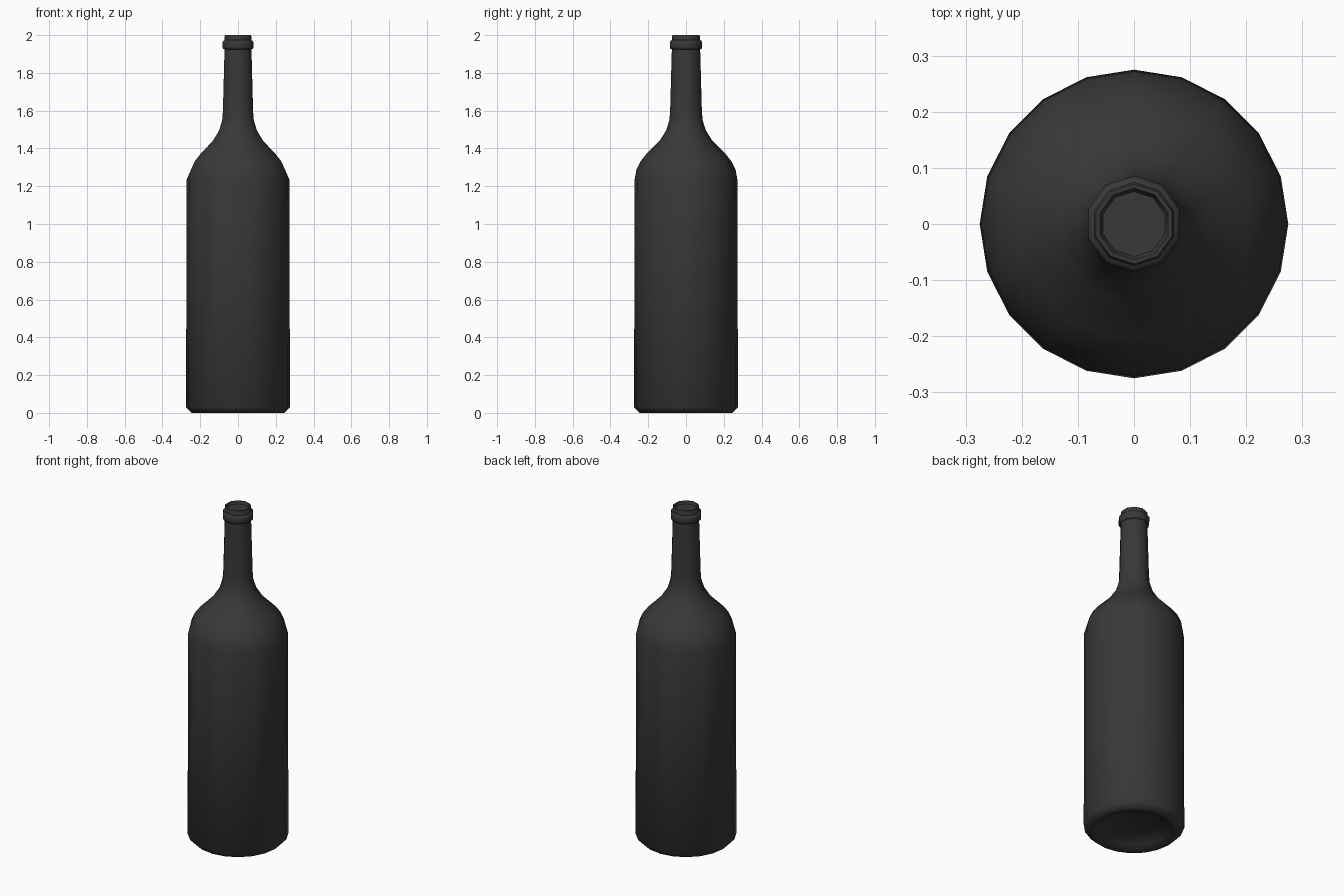
import bpy, bmesh, math

if "Cube" in bpy.data.objects:
    bpy.data.objects.remove(bpy.data.objects["Cube"])

# Profile: (radius, height, sides), from punt up over the shoulder to the mouth
profile = [
    (0.12, 0.045, 20), (0.19, 0.02, 20), (0.215, 0.0, 20), (0.245, 0.0, 20),
    (0.275, 0.03, 20), (0.272, 1.235, 20),
    (0.263, 1.285, 10), (0.242, 1.33, 10), (0.21, 1.37, 10), (0.14, 1.44, 10),
    (0.105, 1.495, 10), (0.088, 1.55, 10), (0.084, 1.60, 10), (0.075, 1.925, 10),
    (0.083, 1.927, 10), (0.086, 1.935, 10), (0.086, 1.962, 10), (0.082, 1.97, 10),
    (0.075, 1.973, 10), (0.075, 1.992, 10), (0.071, 2.0, 10),
    (0.064, 2.0, 10), (0.058, 1.985, 10),
]

bm = bmesh.new()


def ring(radius, z, sides):
    return [bm.verts.new((radius * math.cos(math.pi / 2 + math.tau * i / sides),
                          radius * math.sin(math.pi / 2 + math.tau * i / sides), z))
            for i in range(sides)]


def bridge(a, b):
    n, m = len(a), len(b)
    if n == m:
        for i in range(n):
            bm.faces.new((a[i], a[(i + 1) % n], b[(i + 1) % n], b[i]))
    else:
        # halve the number of sides at the shoulder
        for i in range(m):
            p, q, r = a[2 * i], a[2 * i + 1], a[(2 * i + 2) % n]
            u, v = b[i], b[(i + 1) % m]
            bm.faces.new((p, q, u))
            bm.faces.new((q, v, u))
            bm.faces.new((q, r, v))


rings = [ring(*p) for p in profile]
for lower, upper in zip(rings, rings[1:]):
    bridge(lower, upper)

# Close the punt and the mouth
bm.faces.new(rings[0][::-1])
bm.faces.new(rings[-1])
bmesh.ops.recalc_face_normals(bm, faces=bm.faces[:])

mesh = bpy.data.meshes.new("bottle")
bm.to_mesh(mesh)
bm.free()
bottle = bpy.data.objects.new("bottle", mesh)
bpy.context.collection.objects.link(bottle)

# Dark glass
glass = bpy.data.materials.new("dark_glass")
glass.diffuse_color = (0.04, 0.04, 0.04, 1)
glass.use_nodes = True
glass.node_tree.nodes["Principled BSDF"].inputs["Base Color"].default_value = glass.diffuse_color
mesh.materials.append(glass)

bpy.context.view_layer.objects.active = bottle
bottle.select_set(True)
bpy.ops.object.shade_smooth_by_angle(angle=math.radians(60))
